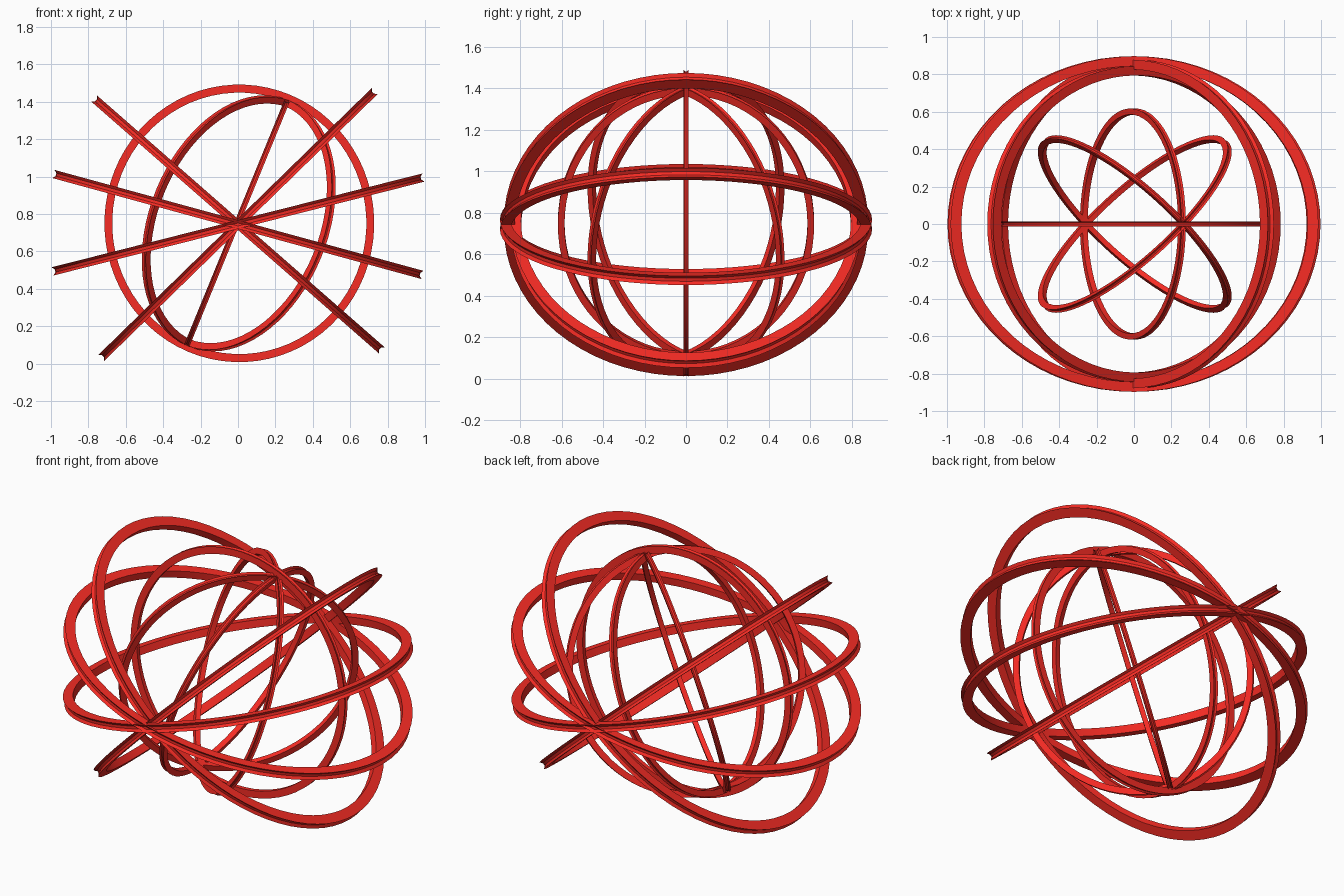
import bpy, bmesh, math
from mathutils import Matrix, Vector

if "Cube" in bpy.data.objects:
    bpy.data.objects.remove(bpy.data.objects["Cube"])

red = bpy.data.materials.new("red")
red.diffuse_color = (0.93, 0.025, 0.018, 1)
red.use_nodes = True
red.node_tree.nodes["Principled BSDF"].inputs["Base Color"].default_value = red.diffuse_color
SEG = 72


def ring(name, radius, thick, width, groove, tilt, spin=0, squash=(1, 1), centre=(0, 0, 0.744)):
    """Ring with a hollow groove around its outer rim; tilt in the xz plane, spin about its own axis."""
    h = width / 2
    profile = [(radius - thick, -h), (radius, -h), (radius - groove, -h * 0.35),
               (radius - groove, h * 0.35), (radius, h), (radius - thick, h)]
    bm = bmesh.new()
    loops = []
    for i in range(SEG):
        a = math.tau * i / SEG
        loops.append([bm.verts.new((r * math.cos(a), r * math.sin(a), z)) for r, z in profile])
    n = len(profile)
    for i in range(SEG):
        p, q = loops[i], loops[(i + 1) % SEG]
        for j in range(n):
            k = (j + 1) % n
            bm.faces.new((p[j], q[j], q[k], p[k]))
    m = (Matrix.Translation(Vector(centre))
         @ Matrix.Diagonal((squash[0], squash[1], 1, 1))
         @ Matrix.Rotation(-math.radians(tilt), 4, 'Y')
         @ Matrix.Rotation(math.radians(spin), 4, 'X'))
    bm.transform(m)
    bmesh.ops.recalc_face_normals(bm, faces=bm.faces)
    me = bpy.data.meshes.new(name)
    bm.to_mesh(me)
    bm.free()
    me.materials.append(red)
    ob = bpy.data.objects.new(name, me)
    bpy.context.collection.objects.link(ob)
    bpy.ops.object.select_all(action='DESELECT')
    ob.select_set(True)
    bpy.context.view_layer.objects.active = ob
    bpy.ops.object.shade_smooth_by_angle(angle=math.radians(30))


# Large outer rings, all crossing on the y axis
for name, tilt, sy in (("outer_ring_low_a", -15.3, 0.877), ("outer_ring_low_b", 14.2, 0.877),
                       ("outer_ring_steep_a", -41.2, 0.825), ("outer_ring_steep_b", 44.3, 0.858)):
    ring(name, 1.023, 0.06, 0.045, 0.014, tilt, squash=(1, sy))

# Inner meridian rings sharing one tilted axis
for name, spin, x in (("meridian_side", 0, -0.006), ("meridian_diagonal_a", 41, 0.004),
                      ("meridian_diagonal_b", -41, 0.004)):
    ring(name, 0.71, 0.037, 0.03, 0.009, 67.7, spin, (1, 0.87), (x, 0, 0.75))

# Slightly larger meridian facing the front
ring("meridian_front", 0.742, 0.043, 0.026, 0.009, 67.7, 90, (0.972, 1), (0.007, 0, 0.75))
